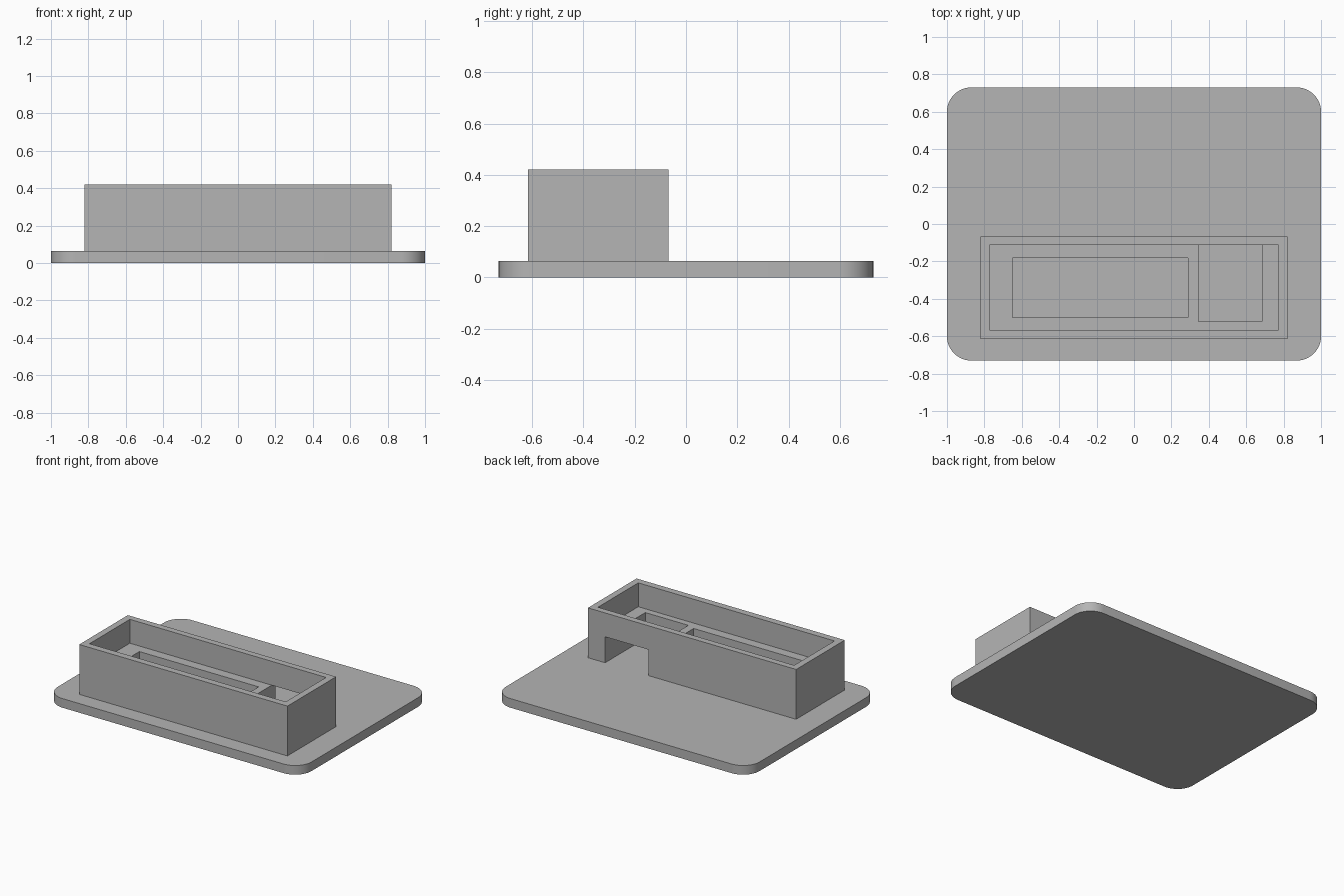
import bpy
import bmesh

cube = bpy.data.objects.get("Cube")
if cube:
    bpy.data.objects.remove(cube, do_unlink=True)

# One plain grey for the whole model
grey = bpy.data.materials.new("plain grey")
grey.use_nodes = True
grey.diffuse_color = (0.46, 0.46, 0.46, 1)
grey.node_tree.nodes["Principled BSDF"].inputs["Base Color"].default_value = grey.diffuse_color


def box(name, x, y, z, corner=0):
    """Box spanning the given ranges, with optional rounded vertical edges."""
    bm = bmesh.new()
    bmesh.ops.create_cube(bm, size=1)
    for v in bm.verts:
        v.co = [r[0] if c < 0 else r[1] for c, r in zip(v.co, (x, y, z))]
    if corner:
        upright = [e for e in bm.edges
                   if abs(e.verts[0].co.z - e.verts[1].co.z) > 0.01]
        bmesh.ops.bevel(bm, geom=upright, offset=corner, segments=12,
                        profile=0.5, affect='EDGES')
    bmesh.ops.recalc_face_normals(bm, faces=bm.faces)
    mesh = bpy.data.meshes.new(name)
    bm.to_mesh(mesh)
    bm.free()
    mesh.materials.append(grey)
    obj = bpy.data.objects.new(name, mesh)
    bpy.context.collection.objects.link(obj)
    return obj


def activate(obj):
    bpy.ops.object.select_all(action='DESELECT')
    obj.select_set(True)
    bpy.context.view_layer.objects.active = obj


def cut(target, x, y, z):
    """Subtract a box from the target, then discard the cutter."""
    cutter = box("cutter", x, y, z)
    cutter.hide_render = True
    mod = target.modifiers.new("cut", 'BOOLEAN')
    mod.operation = 'DIFFERENCE'
    mod.solver = 'EXACT'
    mod.object = cutter
    activate(target)
    bpy.ops.object.modifier_apply(modifier=mod.name)
    bpy.data.objects.remove(cutter, do_unlink=True)


BASE_TOP, LEDGE, RIM = 0.065, 0.25, 0.42

# Base plate with rounded corners
base = box("base_plate", (-1, 1), (-0.73, 0.73), (0, BASE_TOP), corner=0.13)
activate(base)
bpy.ops.object.shade_smooth_by_angle()

# Raised housing
housing = box("housing", (-0.82, 0.82), (-0.615, -0.068), (BASE_TOP, RIM))
# Shallow tray in the top
cut(housing, (-0.773, 0.773), (-0.567, -0.113), (LEDGE, RIM + 0.1))
# Long well through the tray floor
cut(housing, (-0.65, 0.29), (-0.5, -0.182), (0, LEDGE + 0.05))
# Short well, open through the back wall below the ledge
cut(housing, (0.345, 0.685), (-0.52, 0.1), (0, LEDGE))
